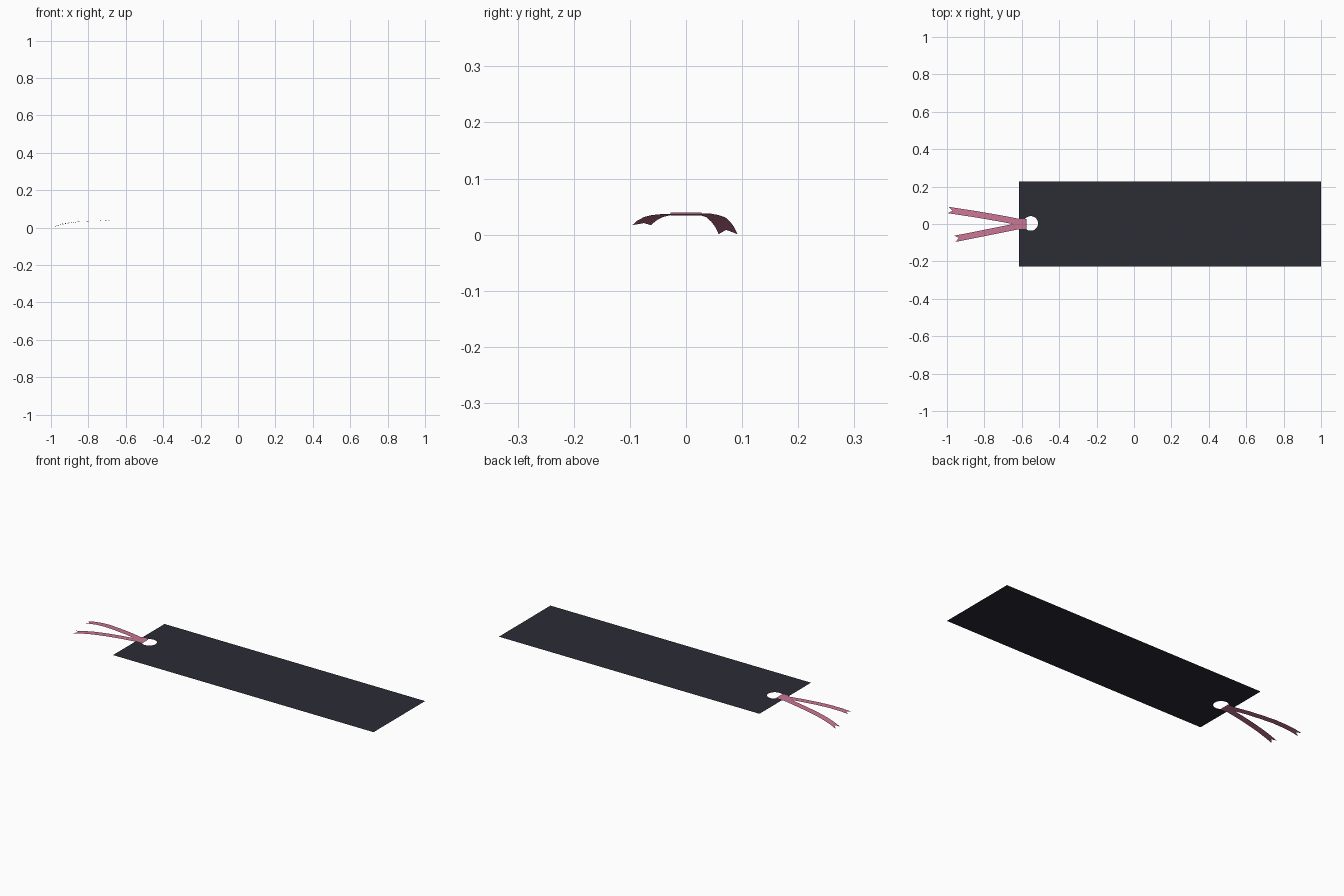
import bpy, bmesh, math
from mathutils import Vector

if "Cube" in bpy.data.objects:
    bpy.data.objects.remove(bpy.data.objects["Cube"])


def material(name, color):
    m = bpy.data.materials.new(name)
    m.diffuse_color = (*color, 1)
    m.use_nodes = True
    m.node_tree.nodes["Principled BSDF"].inputs["Base Color"].default_value = m.diffuse_color
    return m


CARD = material("charcoal card", (0.025, 0.025, 0.036))
PINK = material("pink ribbon", (0.60, 0.18, 0.30))
CARD_Z = 0.0365


def finish(bm, name, mat, smooth=False):
    me = bpy.data.meshes.new(name)
    bm.to_mesh(me)
    bm.free()
    me.materials.append(mat)
    for p in me.polygons:
        p.use_smooth = smooth
    ob = bpy.data.objects.new(name, me)
    bpy.context.collection.objects.link(ob)
    return ob


# Thin paper card with a punched round hole
bm = bmesh.new()
outer = [(-0.615, -0.228), (1.0, -0.228), (1.0, 0.228), (-0.615, 0.228)]
hole = [(-0.552 + 0.039 * math.cos(math.tau * i / 32),
         0.003 + 0.039 * math.sin(math.tau * i / 32)) for i in range(32)]
for loop in (outer, hole):
    vs = [bm.verts.new((x, y, CARD_Z)) for x, y in loop]
    for i, v in enumerate(vs):
        bm.edges.new((v, vs[i - 1]))
bmesh.ops.triangle_fill(bm, edges=bm.edges[:], use_beauty=True, normal=(0, 0, 1))
for f in bm.faces:
    f.normal_update()
    if f.normal.z < 0:
        f.normal_flip()
finish(bm, "bookmark_card", CARD)


def ribbon_tail(name, path, width, notch):
    """Flat strip along path, ending in a V-cut."""
    bm = bmesh.new()
    pts = [Vector(p) for p in path]
    rows = []
    for i, p in enumerate(pts):
        d = pts[min(i + 1, len(pts) - 1)] - pts[max(i - 1, 0)]
        side = Vector((d.y, -d.x, 0)).normalized() * width / 2
        mid = p
        if i == len(pts) - 1:
            mid = p - d.normalized() * notch
        rows.append([bm.verts.new(q) for q in (p - side, mid, p + side)])
    for a, b in zip(rows, rows[1:]):
        for k in (0, 1):
            f = bm.faces.new((a[k], a[k + 1], b[k + 1], b[k]))
            f.normal_update()
            if f.normal.z < 0:
                f.normal_flip()
    return finish(bm, name, PINK, True)


# Two tails that fan out and droop
ribbon_tail("ribbon_tail_back",
            [(-0.615, 0.010, 0.0375), (-0.70, 0.027, 0.0375), (-0.78, 0.041, 0.035),
             (-0.85, 0.053, 0.031), (-0.91, 0.062, 0.023), (-0.955, 0.069, 0.0135),
             (-0.994, 0.075, 0.001)], 0.034, 0.025)
ribbon_tail("ribbon_tail_front",
            [(-0.615, -0.011, 0.0355), (-0.70, -0.028, 0.0365), (-0.78, -0.044, 0.035),
             (-0.85, -0.058, 0.0315), (-0.91, -0.070, 0.025), (-0.958, -0.079, 0.017)],
            0.034, 0.022)

# Band wrapped through the hole and around the card edge
bm = bmesh.new()
profile = [(-0.622, 0.0365), (-0.615, 0.0345), (-0.580, 0.0345), (-0.575, 0.0365),
           (-0.580, 0.0395), (-0.615, 0.0395)]
rows = [[bm.verts.new((x, y, z)) for y in (-0.028, 0.028)] for x, z in profile]
for i in range(len(rows)):
    a, b = rows[i - 1], rows[i]
    bm.faces.new((a[0], b[0], b[1], a[1]))
bmesh.ops.recalc_face_normals(bm, faces=bm.faces[:])
for f in bm.faces:
    c = f.calc_center_median() - Vector((-0.598, 0, 0.037))
    f.normal_update()
    if f.normal.dot(c) < 0:
        f.normal_flip()
finish(bm, "ribbon_loop", PINK)
